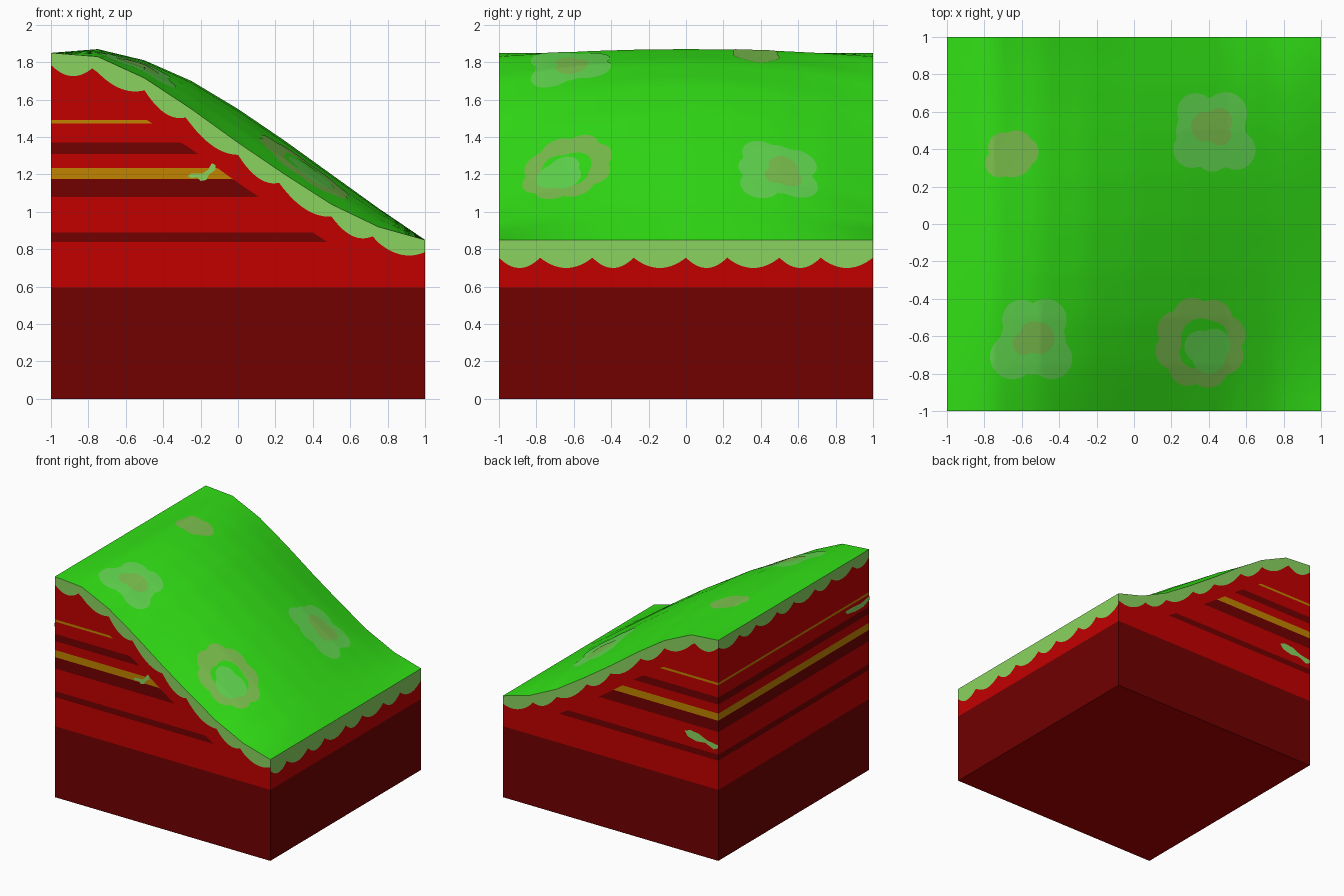
import bpy, math

if "Cube" in bpy.data.objects:
    bpy.data.objects.remove(bpy.data.objects["Cube"])


def srgb(v):
    v /= 255
    return v / 12.92 if v <= 0.04045 else ((v + 0.055) / 1.055) ** 2.4


def material(name, r, g, b):
    m = bpy.data.materials.new(name)
    m.diffuse_color = (srgb(r), srgb(g), srgb(b), 1)
    m.use_nodes = True
    m.node_tree.nodes["Principled BSDF"].inputs["Base Color"].default_value = m.diffuse_color
    return m


DARK = material("dark red earth", 113, 0, 0)
RED = material("red earth", 194, 0, 0)
GOLD = material("gold seam", 194, 132, 0)
BAND = material("pale grass edge", 138, 212, 96)
GRASS = material("bright grass", 50, 226, 22)
LIGHT = material("light green patch", 98, 218, 80)
OLIVE = material("olive patch", 124, 194, 78)
UNDER = material("deep red underside", 170, 0, 0)

# Hill heights every 0.25 along x: at the front/back edges and along the middle
EDGE = [1.85, 1.83, 1.715, 1.55, 1.37, 1.20, 1.04, 0.92, 0.85]
RIDGE = [1.85, 1.87, 1.81, 1.70, 1.55, 1.38, 1.20, 1.02, 0.85]


def lerp(a, b, t):
    return a + (b - a) * t


def knot_height(i, j):
    y = -1 + j * 0.25
    return lerp(EDGE[i], RIDGE[i], 1 - y * y)


def height(x, y):
    u, v = (x + 1) * 4, (y + 1) * 4
    i, j = min(7, max(0, int(u + 1e-6))), min(7, max(0, int(v + 1e-6)))
    return lerp(lerp(knot_height(i, j), knot_height(i + 1, j), u - i),
                lerp(knot_height(i, j + 1), knot_height(i + 1, j + 1), u - i), v - j)


def make(name, verts, faces, mats, indices=None, smooth=False):
    me = bpy.data.meshes.new(name)
    me.from_pydata(verts, [], faces)
    for m in mats:
        me.materials.append(m)
    for k, p in enumerate(me.polygons):
        p.use_smooth = smooth
        if indices:
            p.material_index = indices[k]
    ob = bpy.data.objects.new(name, me)
    bpy.context.collection.objects.link(ob)
    return ob


# Walls: stacked strata that stop a fixed depth below the hill, then a scalloped grass edge
LEVELS = [0, 0.595, 0.84, 0.89, 1.08, 1.175, 1.235, 1.31, 1.37, 1.473, 1.492]
STRATA = [0, 1, 0, 1, 0, 2, 1, 0, 1, 2, 1, 3]   # 0 dark, 1 red, 2 gold, 3 band


def scallop(s):
    p = (s + 1) % 0.5
    t = p / 0.22 if p < 0.22 else (p - 0.22) / 0.28
    return 1 - (2 * t - 1) ** 2


SIDES = {
    "front_wall": (lambda s: (s, -1), False, 0.065, 0.05),
    "right_wall": (lambda s: (1, s), False, 0.095, 0.055),
    "back_wall": (lambda s: (s, 1), True, 0.065, 0.05),
    "left_wall": (lambda s: (-1, s), True, 0.06, 0.05),
}
COLS = 200
for name, (place, flip, base, drop) in SIDES.items():
    verts, faces, idx = [], [], []
    rows = len(LEVELS) + 2
    for c in range(COLS + 1):
        s = -1 + 2 * c / COLS
        x, y = place(s)
        h = height(x, y)
        zs = [min(z, h - 0.215) for z in LEVELS] + [h - base - drop * scallop(s), h]
        verts += [(x, y, z) for z in zs]
    for c in range(COLS):
        for r in range(rows - 1):
            a, b = c * rows + r, (c + 1) * rows + r
            if verts[a + 1][2] - verts[a][2] + verts[b + 1][2] - verts[b][2] < 1e-5:
                continue
            f = (a, b, b + 1, a + 1)
            faces.append(f[::-1] if flip else f)
            idx.append(STRATA[r])
    make(name, verts, faces, [DARK, RED, GOLD, BAND], idx)

# Underside
make("base", [(-1, -1, 0), (-1, 1, 0), (1, 1, 0), (1, -1, 0)], [(0, 1, 2, 3)], [UNDER])

# Grass surface
N = 32
verts = [(-1 + 2 * i / N, -1 + 2 * j / N, height(-1 + 2 * i / N, -1 + 2 * j / N))
         for j in range(N + 1) for i in range(N + 1)]
faces = [(k, k + 1, k + N + 2, k + N + 1)
         for k in (j * (N + 1) + i for j in range(N) for i in range(N))]
make("grass_top", verts, faces, [GRASS], smooth=True)


# Lobed patches draped over the hill: outline is the union of a few discs (x, y, r)
def patch(name, discs, mat, lift):
    seg, rings = 72, 16
    cx = sum(d[0] for d in discs) / len(discs)
    cy = sum(d[1] for d in discs) / len(discs)

    def reach(a):
        best = 0.03
        for x, y, r in discs:
            dx, dy = x - cx, y - cy
            b = dx * math.cos(a) + dy * math.sin(a)
            q = r * r - dx * dx - dy * dy + b * b
            if q > 0:
                best = max(best, b + math.sqrt(q))
        return best

    verts, faces = [(cx, cy, height(cx, cy) + lift)], []
    for r in range(1, rings + 1):
        for k in range(seg):
            a = 2 * math.pi * k / seg
            d = reach(a) * r / rings
            x, y = cx + d * math.cos(a), cy + d * math.sin(a)
            verts.append((x, y, height(x, y) + lift))
    for k in range(seg):
        n = (k + 1) % seg
        faces.append((0, 1 + k, 1 + n))
        for r in range(rings - 1):
            o = 1 + r * seg
            faces.append((o + k, o + seg + k, o + seg + n, o + n))
    make(name, verts, faces, [mat], smooth=True)


patch("small_olive_patch", [(-0.63, 0.41, 0.09), (-0.59, 0.385, 0.08), (-0.65, 0.36, 0.11),
                            (-0.72, 0.325, 0.075), (-0.70, 0.41, 0.08)], OLIVE, 0.0025)
patch("back_patch", [(0.33, 0.60, 0.10), (0.49, 0.59, 0.115), (0.545, 0.395, 0.105),
                     (0.31, 0.40, 0.10), (0.42, 0.37, 0.09), (0.41, 0.49, 0.185)], LIGHT, 0.0025)
patch("back_patch_centre", [(0.385, 0.52, 0.08), (0.455, 0.55, 0.07),
                            (0.46, 0.48, 0.06)], OLIVE, 0.0045)
patch("front_patch", [(-0.60, -0.51, 0.105), (-0.47, -0.51, 0.11), (-0.44, -0.72, 0.11),
                      (-0.65, -0.71, 0.12), (-0.54, -0.63, 0.175)], LIGHT, 0.0025)
patch("front_patch_centre", [(-0.51, -0.61, 0.085), (-0.59, -0.64, 0.06),
                             (-0.54, -0.59, 0.07)], OLIVE, 0.0045)
ring = [(0.355 + 0.145 * math.cos(k * math.pi / 4 + 0.3),
         -0.635 + 0.145 * math.sin(k * math.pi / 4 + 0.3), 0.102) for k in range(8)]
patch("ring_patch", ring, OLIVE, 0.0025)
patch("ring_patch_gap", [(0.36, -0.615, 0.11), (0.42, -0.60, 0.08),
                         (0.325, -0.69, 0.08)], GRASS, 0.004)
patch("ring_patch_centre", [(0.355, -0.655, 0.085), (0.43, -0.645, 0.085),
                            (0.40, -0.71, 0.09)], LIGHT, 0.0055)


# Green splashes on the walls
def splash(name, place, points, flip):
    verts = [(*place(s), z) for s, z in points]
    f = tuple(range(len(points)))
    make(name, verts, [f[::-1] if flip else f], [BAND])


splash("front_splash", lambda s: (s, -1.003),
       [(-0.27, 1.19), (-0.25, 1.18), (-0.22, 1.185), (-0.20, 1.165), (-0.17, 1.17),
        (-0.155, 1.20), (-0.12, 1.225), (-0.12, 1.25), (-0.14, 1.26), (-0.16, 1.225),
        (-0.19, 1.205), (-0.25, 1.205)], False)
splash("back_splash", lambda s: (s, 1.003),
       [(-1, 0.945), (-0.96, 0.925), (-0.88, 0.96), (-0.80, 0.95), (-0.72, 0.97),
        (-0.69, 1.01), (-0.74, 1.03), (-0.82, 1.02), (-0.90, 0.985), (-1, 0.97)], True)
splash("left_splash", lambda s: (-1.003, s),
       [(-1, 1.43), (-0.92, 1.40), (-0.82, 1.40), (-0.70, 1.42), (-0.68, 1.45),
        (-0.78, 1.45), (-0.88, 1.44), (-1, 1.46)], True)
